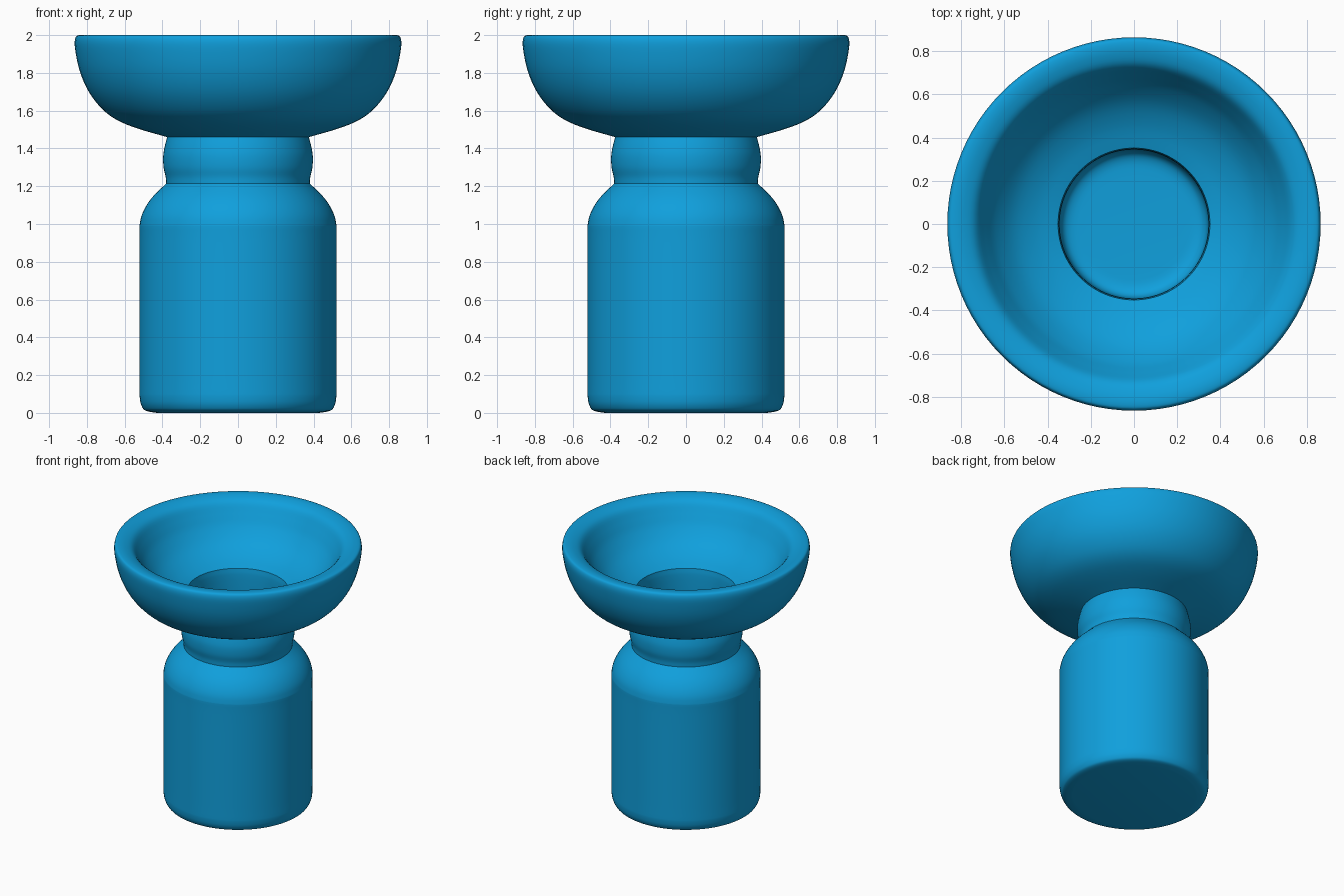
import bpy, bmesh, math
from mathutils import Vector

if "Cube" in bpy.data.objects:
    bpy.data.objects.remove(bpy.data.objects["Cube"])

SIDES = 96

blue = bpy.data.materials.new("bright blue")
blue.diffuse_color = (0.005, 0.35, 0.72, 1)
blue.use_nodes = True
blue.node_tree.nodes["Principled BSDF"].inputs["Base Color"].default_value = blue.diffuse_color


def smooth_run(pts, steps=4):
    """Catmull-Rom curve through (radius, height) points, sharp only at its ends."""
    p = [Vector(q) for q in pts]
    p = [2 * p[0] - p[1]] + p + [2 * p[-1] - p[-2]]
    out = []
    for a, b, c, d in zip(p, p[1:], p[2:], p[3:]):
        for i in range(steps):
            t = i / steps
            out.append(0.5 * (2 * b + (c - a) * t + (2 * a - 5 * b + 4 * c - d) * t * t
                              + (3 * b - a - 3 * c + d) * t ** 3))
    return out + [p[-2]]


def lathe(name, runs):
    """Revolve joined profile runs, closing both ends with a flat disc."""
    profile = []
    for run in runs:
        pts = smooth_run(run)
        profile += pts[1:] if profile else pts
    bm = bmesh.new()
    rings = []
    for r, z in profile:
        rings.append([bm.verts.new((r * math.cos(a), r * math.sin(a), z))
                      for a in (2 * math.pi * i / SIDES for i in range(SIDES))])
    for lo, hi in zip(rings, rings[1:]):
        for i in range(SIDES):
            j = (i + 1) % SIDES
            bm.faces.new((lo[i], lo[j], hi[j], hi[i]))
    bm.faces.new(rings[0][::-1])
    bm.faces.new(rings[-1])
    mesh = bpy.data.meshes.new(name)
    bm.to_mesh(mesh)
    bm.free()
    mesh.materials.append(blue)
    ob = bpy.data.objects.new(name, mesh)
    bpy.context.collection.objects.link(ob)
    bpy.context.view_layer.objects.active = ob
    ob.select_set(True)
    bpy.ops.object.shade_smooth_by_angle(angle=math.radians(35))
    ob.select_set(False)


# Rounded base, straight wall and shoulder
body = [(0.43, 0.0), (0.485, 0.01), (0.507, 0.03), (0.52, 0.08), (0.521, 0.2),
        (0.521, 0.9), (0.52, 1.0), (0.50, 1.07), (0.455, 1.14), (0.38, 1.215)]
# Bulging neck
neck = [(0.38, 1.215), (0.383, 1.25), (0.394, 1.30), (0.396, 1.36),
        (0.388, 1.41), (0.375, 1.46)]
# Outside of the bowl, over the rounded rim, down the inside to the opening
bowl = [(0.375, 1.46), (0.53, 1.505), (0.64, 1.55), (0.72, 1.61), (0.79, 1.70),
        (0.838, 1.81), (0.863, 1.93), (0.861, 1.985), (0.84, 2.0), (0.79, 1.996),
        (0.735, 1.97), (0.69, 1.90), (0.64, 1.82), (0.56, 1.735), (0.46, 1.675),
        (0.352, 1.635)]
# Well inside the neck and body, with a rounded floor
well = [(0.352, 1.635), (0.345, 1.55), (0.345, 1.2), (0.345, 0.4), (0.344, 0.25),
        (0.33, 0.19), (0.29, 0.165), (0.22, 0.16)]

lathe("cup_with_bowl", [body, neck, bowl, well])
